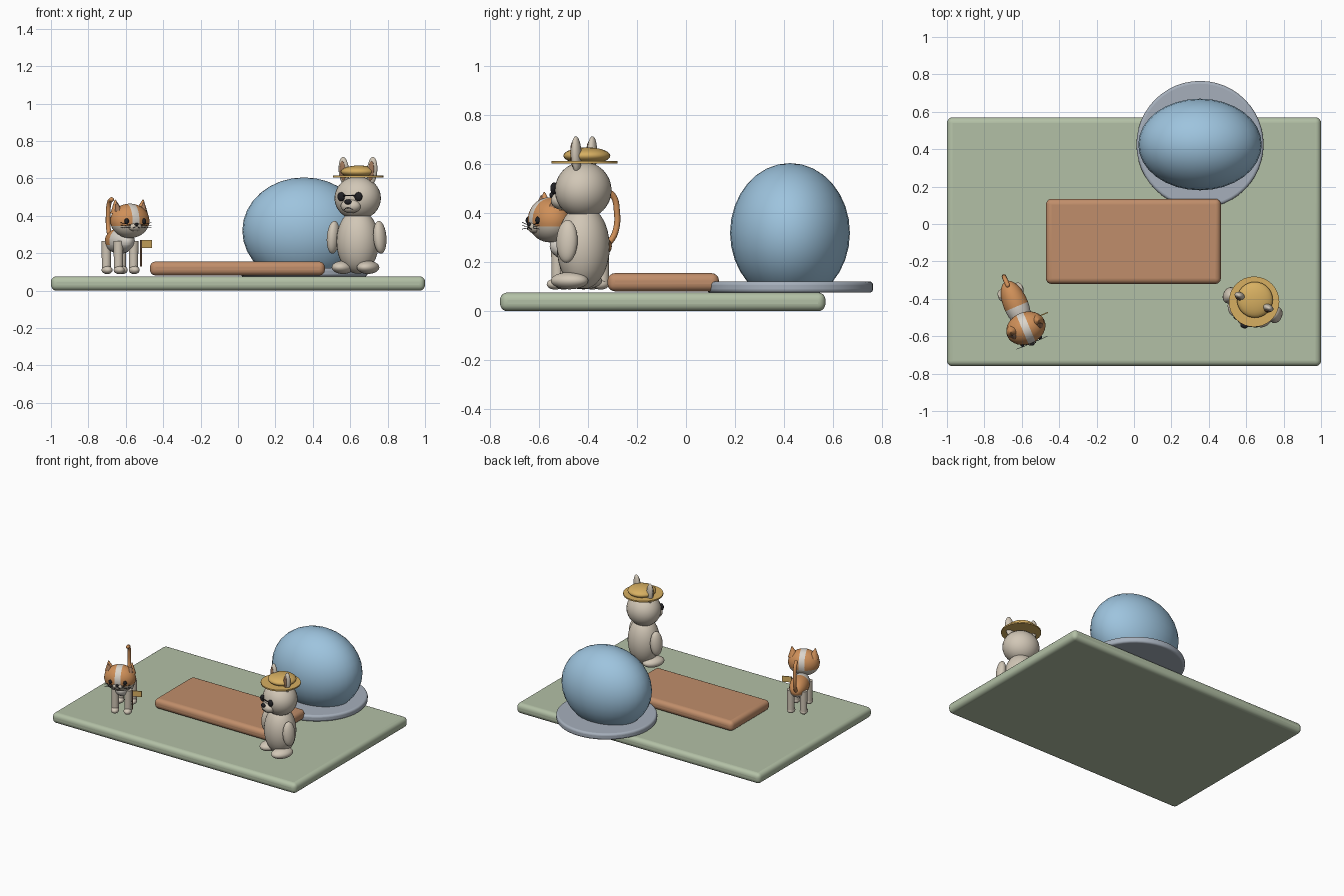
import bpy, bmesh, math
from mathutils import Matrix, Vector

cube = bpy.data.objects.get("Cube")
if cube:
    bpy.data.objects.remove(cube, do_unlink=True)


def material(name, r, g, b):
    m = bpy.data.materials.new(name)
    m.use_nodes = True
    m.diffuse_color = (r, g, b, 1)
    m.node_tree.nodes["Principled BSDF"].inputs["Base Color"].default_value = (r, g, b, 1)
    return m


GREEN = material("sage green", .45, .53, .38)
BROWN = material("warm wood", .53, .27, .145)
GREY = material("stone grey", .38, .43, .50)
BLUE = material("sky blue", .34, .55, .73)
FUR = material("cream fur", .64, .57, .47)
GOLD = material("straw gold", .68, .43, .12)
ORANGE = material("ginger fur", .63, .28, .10)
WHITE = material("white fur", .70, .66, .60)
BLACK = material("black", .015, .015, .018)
DARK = material("inner ear brown", .34, .18, .10)


def make(name, bm, mats, frame=Matrix(), angle=40):
    me = bpy.data.meshes.new(name)
    bm.to_mesh(me)
    bm.free()
    ob = bpy.data.objects.new(name, me)
    bpy.context.collection.objects.link(ob)
    for m in mats:
        me.materials.append(m)
    ob.matrix_world = frame
    bpy.ops.object.select_all(action="DESELECT")
    ob.select_set(True)
    bpy.context.view_layer.objects.active = ob
    bpy.ops.object.shade_smooth_by_angle(angle=math.radians(angle))
    return ob


def placed(loc, size, tilt=(0, 0, 0)):
    rot = Matrix.Rotation(tilt[2], 4, "Z") @ Matrix.Rotation(tilt[1], 4, "Y") @ Matrix.Rotation(tilt[0], 4, "X")
    return Matrix.Translation(loc) @ rot @ Matrix.Diagonal((*size, 1))


def ellipsoid(name, loc, size, mat, frame=Matrix(), tilt=(0, 0, 0), u=32, v=16):
    bm = bmesh.new()
    bmesh.ops.create_uvsphere(bm, u_segments=u, v_segments=v, radius=1, matrix=placed(loc, size, tilt))
    return make(name, bm, [mat], frame)


def cylinder(name, loc, r1, r2, depth, mat, frame=Matrix(), tilt=(0, 0, 0), seg=32):
    bm = bmesh.new()
    bmesh.ops.create_cone(bm, cap_ends=True, segments=seg, radius1=r1, radius2=r2, depth=depth,
                          matrix=placed(loc, (1, 1, 1), tilt))
    return make(name, bm, [mat], frame)


def box(name, loc, size, mat, frame=Matrix(), bevel=0):
    bm = bmesh.new()
    bmesh.ops.create_cube(bm, size=1, matrix=placed(loc, size))
    ob = make(name, bm, [mat], frame)
    if bevel:
        round_edges(ob, bevel)
    return ob


def round_edges(ob, width):
    mod = ob.modifiers.new("rounded", "BEVEL")
    mod.width, mod.segments = width, 5
    mod.limit_method = "ANGLE"


def painted(name, loc, size, mats, cuts, rule, frame):
    """Ellipsoid cut along planes, then coloured by a rule on each face centre."""
    bm = bmesh.new()
    bmesh.ops.create_uvsphere(bm, u_segments=32, v_segments=20, radius=1, matrix=placed(loc, size))
    for co, no in cuts:
        bmesh.ops.bisect_plane(bm, geom=bm.verts[:] + bm.edges[:] + bm.faces[:], plane_co=co, plane_no=no)
    for f in bm.faces:
        f.material_index = rule(f.calc_center_median())
    return make(name, bm, mats, frame)


def tube(name, points, radius, mat, frame=Matrix()):
    cu = bpy.data.curves.new(name, "CURVE")
    cu.dimensions = "3D"
    cu.bevel_depth, cu.bevel_resolution, cu.resolution_u = radius, 3, 8
    cu.use_fill_caps = True
    sp = cu.splines.new("BEZIER")
    sp.bezier_points.add(len(points) - 1)
    for bp, p in zip(sp.bezier_points, points):
        bp.co = p
        bp.handle_left_type = bp.handle_right_type = "AUTO"
    cu.materials.append(mat)
    ob = bpy.data.objects.new(name, cu)
    bpy.context.collection.objects.link(ob)
    ob.matrix_world = frame
    return ob


SIDES = (("left", 1), ("right", -1))

# Ground, board and dome
box("ground", (0, -.095, .038), (2, 1.33, .076), GREEN, bevel=.03)
box("board", (-.003, -.093, .118), (.935, .455, .074), BROWN, bevel=.03)
round_edges(cylinder("dome_plate", (.353, .425, .098), .34, .34, .046, GREY, seg=48), .015)
ellipsoid("dome", (.353, .425, .32), (.33, .245, .285), BLUE)

# Standing animal with a straw hat, facing -y in its own frame
A = Matrix.Translation((.64, -.42, 0)) @ Matrix.Rotation(-.4, 4, "Z")
ellipsoid("standing_body", (0, 0, .262), (.115, .107, .172), FUR, A)
ellipsoid("standing_head", (0, 0, .494), (.126, .114, .116), FUR, A)
ellipsoid("standing_muzzle", (0, -.095, .452), (.056, .042, .038), FUR, A)
ellipsoid("standing_nose", (0, -.135, .474), (.02, .013, .014), BLACK, A)
tube("standing_mouth", [(-.025, -.126, .434), (0, -.136, .442), (.025, -.126, .434)], .002, BLACK, A)
tube("standing_eye_bridge", [(-.05, -.112, .506), (0, -.119, .508), (.05, -.112, .506)], .003, BLACK, A)
for side, s in SIDES:
    ellipsoid(side + "_standing_eye", (s * .05, -.108, .502), (.022, .014, .024), BLACK, A)
    ellipsoid(side + "_standing_arm", (s * .135, -.015, .285), (.033, .045, .088), FUR, A, (0, -s * .08, 0))
    ellipsoid(side + "_standing_foot", (s * .073, -.03, .124), (.056, .08, .035), FUR, A)
    ellipsoid(side + "_standing_ear", (s * .082, .004, .64), (.029, .02, .075), FUR, A, (0, s * .08, 0))
    ellipsoid(side + "_standing_inner_ear", (s * .082, -.012, .64), (.017, .008, .052), DARK, A, (0, s * .08, 0))
cylinder("hat_brim", (0, .005, .609), .135, .135, .01, GOLD, A)
ellipsoid("hat_crown", (0, .016, .635), (.096, .096, .034), GOLD, A)

# Four-legged animal, facing -y in its own frame
C = Matrix.Translation((-.632, -.43, 0)) @ Matrix.Rotation(.4, 4, "Z")
up, fwd, across = Vector((0, 0, 1)), Vector((0, 1, 0)), Vector((1, 0, 0))


def coat(p):
    return 0 if p.y > -.012 and p.z > .245 else 1


def face(p):
    if p.z < .345:
        return 1
    return 2 if abs(p.x) < .02 else 0


painted("walking_body", (0, 0, .265), (.066, .135, .068), [ORANGE, WHITE],
        [((0, -.012, 0), fwd), ((0, 0, .245), up)], coat, C)
painted("walking_head", (0, -.138, .373), (.108, .086, .092), [ORANGE, FUR, WHITE],
        [((0, 0, .345), up), ((.02, 0, 0), across), ((-.02, 0, 0), across)], face, C)
ellipsoid("walking_muzzle", (0, -.206, .342), (.04, .025, .024), FUR, C)
ellipsoid("walking_nose", (0, -.23, .354), (.011, .008, .008), BLACK, C)
tube("walking_mouth", [(-.02, -.228, .334), (0, -.233, .342), (.02, -.228, .334)], .002, BLACK, C)
for side, s in SIDES:
    ellipsoid(side + "_walking_eye", (s * .05, -.213, .371), (.013, .009, .015), BLACK, C)
    cylinder(side + "_walking_ear", (s * .076, -.128, .451), .036, .003, .07, ORANGE, C, (0, s * .15, 0), 20)
    cylinder(side + "_walking_inner_ear", (s * .076, -.146, .449), .02, .002, .05, DARK, C, (-.2, s * .15, 0), 16)
    for i in (-1, 0, 1):
        tube(side + "_whisker", [(s * .03, -.224, .346 + i * .006), (s * .09, -.222, .349 + i * .014)],
             .0013, BLACK, C)
    for end, y in (("front", -.085), ("back", .08)):
        cylinder(f"{side}_{end}_leg", (s * .044, y, .185), .024, .026, .16, FUR, C, seg=20)
        ellipsoid(f"{side}_{end}_paw", (s * .044, y - .01, .11), (.028, .036, .022), FUR, C)
tube("walking_tail", [(0, .115, .265), (0, .152, .32), (0, .16, .41), (0, .14, .475), (0, .112, .487)],
     .0125, ORANGE, C)
ellipsoid("tail_tip", (0, .112, .487), (.0125, .0125, .0125), ORANGE, C)

# Small flag beside the four-legged animal
F = Matrix.Translation((-.518, -.497, 0)) @ Matrix.Rotation(.4, 4, "Z")
cylinder("flag_pole", (0, 0, .2), .005, .005, .14, DARK, F, seg=12)
box("flag", (.032, 0, .249), (.062, .006, .042), GOLD, F)
